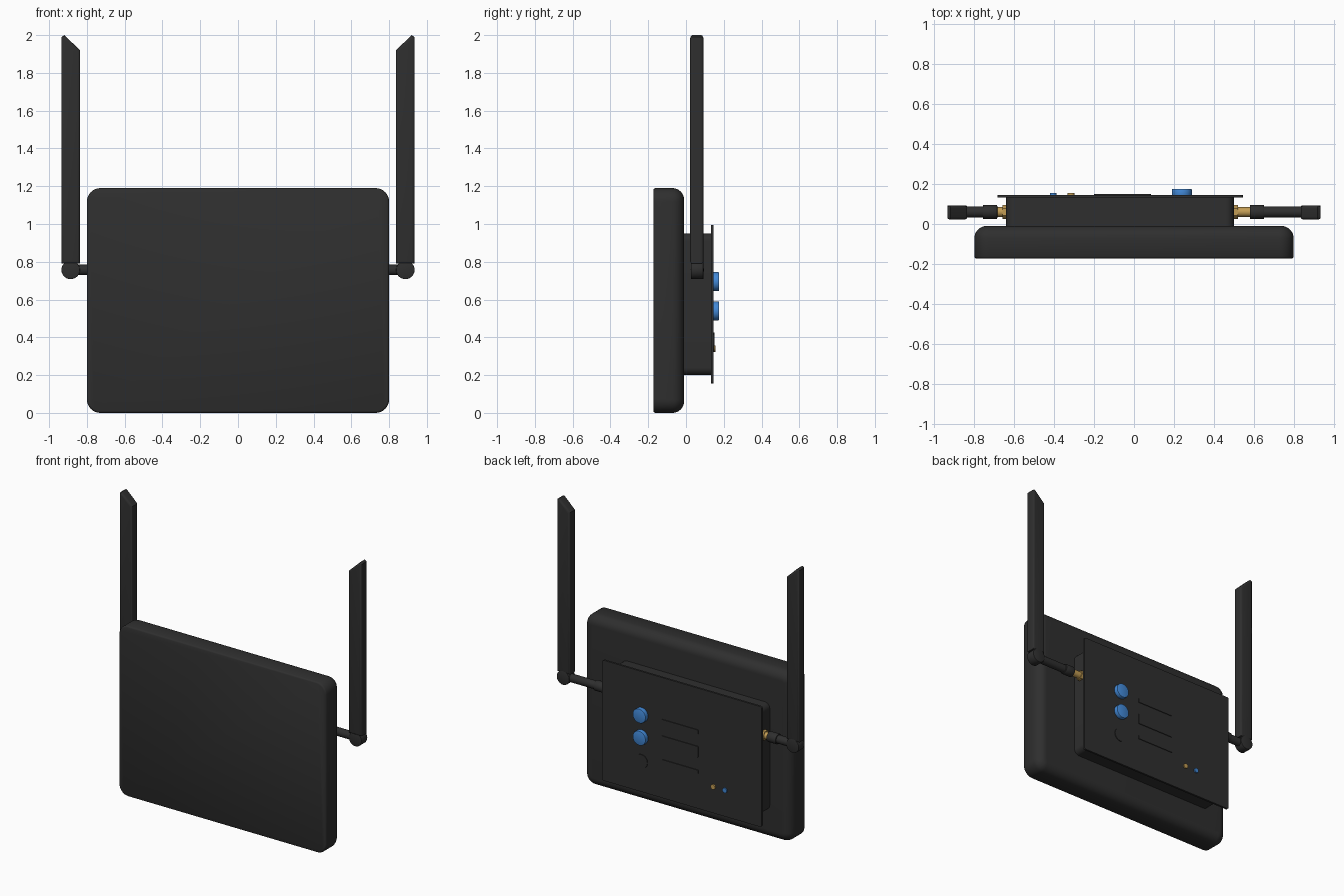
import bpy, bmesh, math
from mathutils import Vector, Matrix

if "Cube" in bpy.data.objects:
    bpy.data.objects.remove(bpy.data.objects["Cube"])


def material(name, rgb):
    m = bpy.data.materials.new(name)
    m.diffuse_color = (*rgb, 1)
    m.use_nodes = True
    m.node_tree.nodes["Principled BSDF"].inputs["Base Color"].default_value = m.diffuse_color
    return m


BLACK = material("black plastic", (0.028, 0.028, 0.028))
BLUE = material("blue", (0.055, 0.25, 0.68))
GOLD = material("brass", (0.55, 0.34, 0.09))


def finish(name, bm, mat, angle=35):
    bmesh.ops.recalc_face_normals(bm, faces=bm.faces)
    me = bpy.data.meshes.new(name)
    bm.to_mesh(me)
    bm.free()
    me.materials.append(mat)
    ob = bpy.data.objects.new(name, me)
    bpy.context.collection.objects.link(ob)
    bpy.ops.object.select_all(action='DESELECT')
    ob.select_set(True)
    bpy.context.view_layer.objects.active = ob
    bpy.ops.object.shade_smooth_by_angle(angle=math.radians(angle))
    return ob


def slab(name, x0, x1, z0, z1, r, layers, mat, seg=8):
    """Rounded rectangle lofted along y; layers are (y, inset) pairs."""
    bm = bmesh.new()
    rings = []
    for y, d in layers:
        rr = max(r - d, 0.004)
        ring = []
        for k, (sx, sz) in enumerate([(1, 1), (-1, 1), (-1, -1), (1, -1)]):
            cx = (x1 - d - rr) if sx > 0 else (x0 + d + rr)
            cz = (z1 - d - rr) if sz > 0 else (z0 + d + rr)
            for i in range(seg + 1):
                a = math.pi / 2 * (k + i / seg)
                ring.append(bm.verts.new((cx + rr * math.cos(a), y, cz + rr * math.sin(a))))
        rings.append(ring)
    n = len(rings[0])
    for a, b in zip(rings, rings[1:]):
        for i in range(n):
            bm.faces.new((a[i], a[(i + 1) % n], b[(i + 1) % n], b[i]))
    bm.faces.new(rings[0])
    bm.faces.new(rings[-1])
    return finish(name, bm, mat)


def rod(name, p0, p1, r, mat, sides=32, bevel=0.0):
    """Cylinder between two points with optional rounded rims."""
    p0, p1 = Vector(p0), Vector(p1)
    d = p1 - p0
    rot = Vector((0, 0, 1)).rotation_difference(d.normalized()).to_matrix().to_4x4()
    bm = bmesh.new()
    bmesh.ops.create_cone(bm, cap_ends=True, segments=sides, radius1=r, radius2=r,
                          depth=d.length, matrix=Matrix.Translation((p0 + p1) / 2) @ rot)
    if bevel:
        caps = [f for f in bm.faces if len(f.verts) > 4]
        rims = list({e for f in caps for e in f.edges})
        bmesh.ops.bevel(bm, geom=rims, offset=bevel, segments=2, profile=0.5, affect='EDGES')
    return finish(name, bm, mat)


# main panel: tight front edge, large round on the back edge
R = 0.062
arc = [(-0.01 - R + R * math.sin(t), R * (1 - math.cos(t)))
       for t in [math.pi / 2 * i / 8 for i in range(9)]]
slab("main_panel", -0.8, 0.8, 0, 1.19, 0.072,
     [(-0.173, 0.01), (-0.17, 0.004), (-0.163, 0)] + arc, BLACK)

# rear housing and its cover plate
slab("rear_housing", -0.64, 0.5, 0.2, 0.95, 0.04, [(-0.02, 0), (0.136, 0)], BLACK)
slab("cover_plate", -0.685, 0.545, 0.155, 0.995, 0.012, [(0.132, 0), (0.146, 0)], BLACK, 3)

# connector caps, blanking plug, label plates and indicators
for i, z in enumerate((0.695, 0.54)):
    rod(f"connector_cap_{i}", (0.24, 0.14, z), (0.24, 0.175, z), 0.05, BLUE, bevel=0.003)
rod("blanking_plug", (0.24, 0.14, 0.37), (0.24, 0.151, 0.37), 0.047, BLACK)
for i, (z0, z1) in enumerate(((0.675, 0.705), (0.515, 0.59), (0.4, 0.425))):
    slab(f"label_plate_{i}", -0.2, 0.085, z0, z1, 0.003, [(0.144, 0), (0.151, 0)], BLACK, 1)
rod("brass_indicator", (-0.315, 0.14, 0.34), (-0.315, 0.155, 0.34), 0.017, GOLD, 20)
rod("blue_indicator", (-0.405, 0.14, 0.34), (-0.405, 0.155, 0.34), 0.017, BLUE, 20)

# antennas: brass fitting, arm, hinge and blade on each side
AY, AZ = 0.06, 0.757
for side, s, base, collar in (("right", 1, 0.5, 0.58), ("left", -1, 0.64, 0.685)):
    def arm(part, a, b, r, mat, sides=32, bevel=0.0):
        rod(f"{side}_{part}", (s * a, AY, AZ), (s * b, AY, AZ), r, mat, sides, bevel)
    arm("brass_nut", base - 0.005, base + 0.02, 0.034, GOLD, 6)
    arm("brass_fitting", base, collar + 0.01, 0.024, GOLD, 24)
    arm("collar", collar, collar + 0.072, 0.035, BLACK, bevel=0.004)
    arm("arm", collar + 0.06, 0.87, 0.028, BLACK)
    rod(f"{side}_hinge", (s * 0.886, 0.026, AZ), (s * 0.886, 0.092, AZ), 0.049, BLACK, bevel=0.003)

    # blade with slanted tip, rounded in thickness
    bm = bmesh.new()
    outline = [(0.836, 0.79), (0.935, 0.79), (0.935, 1.99), (0.92, 2.0), (0.836, 1.92)]
    front = [bm.verts.new((s * x, 0.022, z)) for x, z in outline]
    back = [bm.verts.new((s * x, 0.092, z)) for x, z in outline]
    bm.faces.new(front)
    bm.faces.new(back)
    for i in range(5):
        j = (i + 1) % 5
        bm.faces.new((front[i], front[j], back[j], back[i]))
    bmesh.ops.recalc_face_normals(bm, faces=bm.faces)
    rims = [e for e in bm.edges if abs(e.verts[0].co.y - e.verts[1].co.y) < 1e-5]
    bmesh.ops.bevel(bm, geom=rims, offset=0.022, segments=4, profile=0.5, affect='EDGES',
                    clamp_overlap=True)
    finish(f"{side}_antenna_blade", bm, BLACK)
